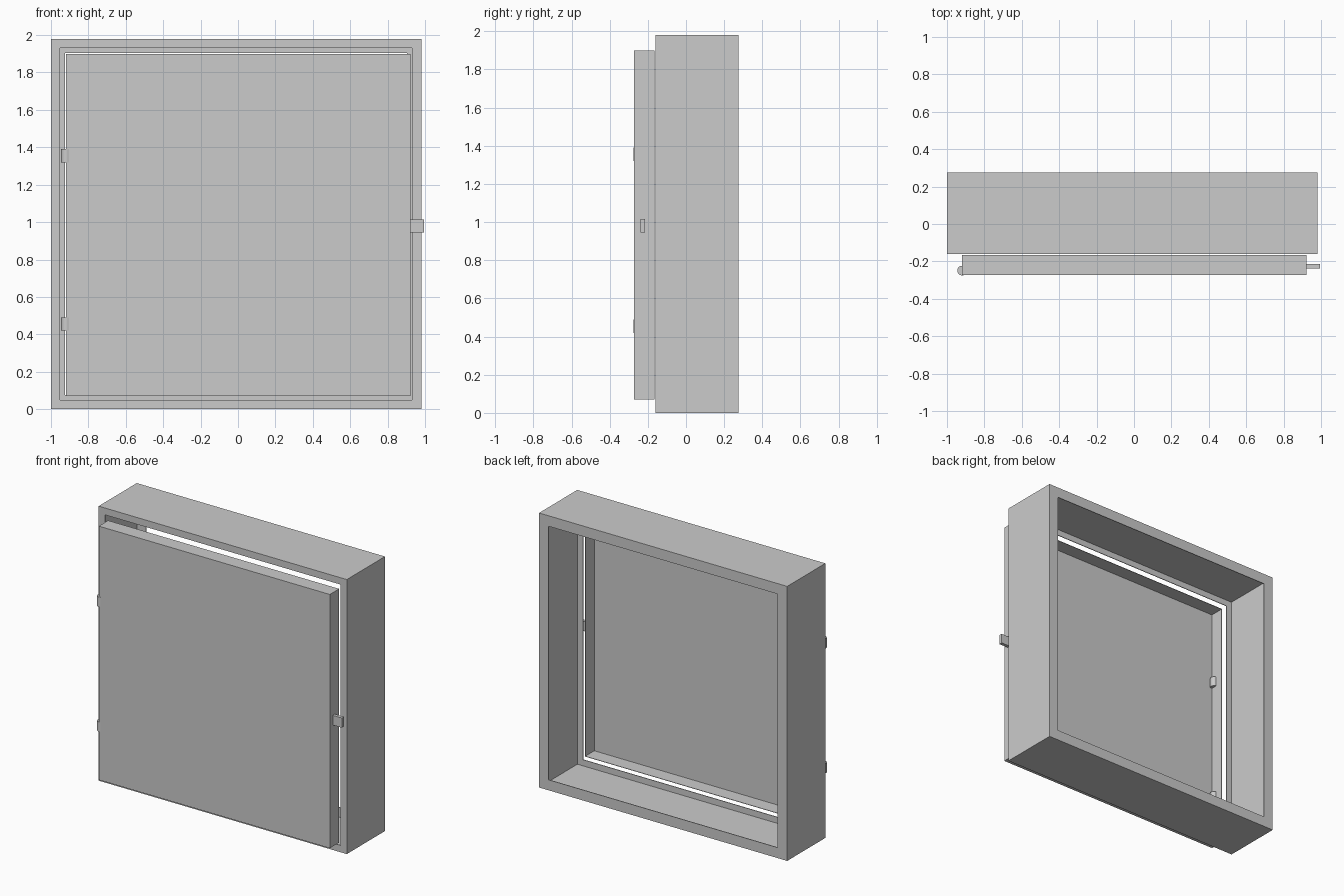
import bpy
import bmesh
from mathutils import Matrix, Vector

cube = bpy.data.objects.get("Cube")
if cube:
    bpy.data.objects.remove(cube, do_unlink=True)

# One plain grey finish
grey = bpy.data.materials.new("plain_grey")
grey.use_nodes = True
colour = (0.6, 0.6, 0.6, 1.0)
grey.diffuse_color = colour
grey.node_tree.nodes["Principled BSDF"].inputs["Base Color"].default_value = colour


def finish(name, bm):
    mesh = bpy.data.meshes.new(name)
    bm.to_mesh(mesh)
    bm.free()
    mesh.materials.append(grey)
    obj = bpy.data.objects.new(name, mesh)
    bpy.context.collection.objects.link(obj)
    return obj


def box(low, high):
    low, high = Vector(low), Vector(high)
    bm = bmesh.new()
    bmesh.ops.create_cube(bm, size=1, matrix=Matrix.Translation((low + high) / 2)
                          @ Matrix.Diagonal((*(high - low), 1)))
    bm.normal_update()
    return bm


def open_side(bm, direction, border=0):
    """Cut a window in the face pointing along y, leaving a border."""
    face = max(bm.faces, key=lambda f: f.normal.y * direction)
    if border:
        bmesh.ops.inset_region(bm, faces=[face], thickness=border, use_boundary=True)
    bmesh.ops.delete(bm, geom=[face], context="FACES")


def sheet(obj, thickness):
    mod = obj.modifiers.new("sheet_thickness", "SOLIDIFY")
    mod.thickness = thickness
    mod.offset = -1
    mod.use_even_offset = True


# Hollow cabinet frame with a narrow front lip and a wider back lip
bm = box((-1, -0.16, 0), (0.98, 0.275, 1.98))
open_side(bm, -1, 0.07)
open_side(bm, 1, 0.107)
sheet(finish("cabinet_frame", bm), 0.005)

# Door: a shallow tray open at the back
bm = box((-0.92, -0.272, 0.07), (0.923, -0.166, 1.9))
open_side(bm, 1)
sheet(finish("door", bm), 0.003)

# Latch tab on the left edge of the door
finish("latch_tab", box((0.92, -0.238, 0.945), (0.995, -0.214, 1.015)))

# Hinge barrels on the right edge of the door
for name, z in (("lower_hinge", 0.455), ("upper_hinge", 1.355)):
    bm = bmesh.new()
    bmesh.ops.create_cone(bm, cap_ends=True, segments=24, radius1=0.026, radius2=0.026,
                          depth=0.07, matrix=Matrix.Translation((-0.919, -0.249, z)))
    hinge = finish(name, bm)
    bpy.ops.object.select_all(action="DESELECT")
    hinge.select_set(True)
    bpy.context.view_layer.objects.active = hinge
    bpy.ops.object.shade_smooth_by_angle()
